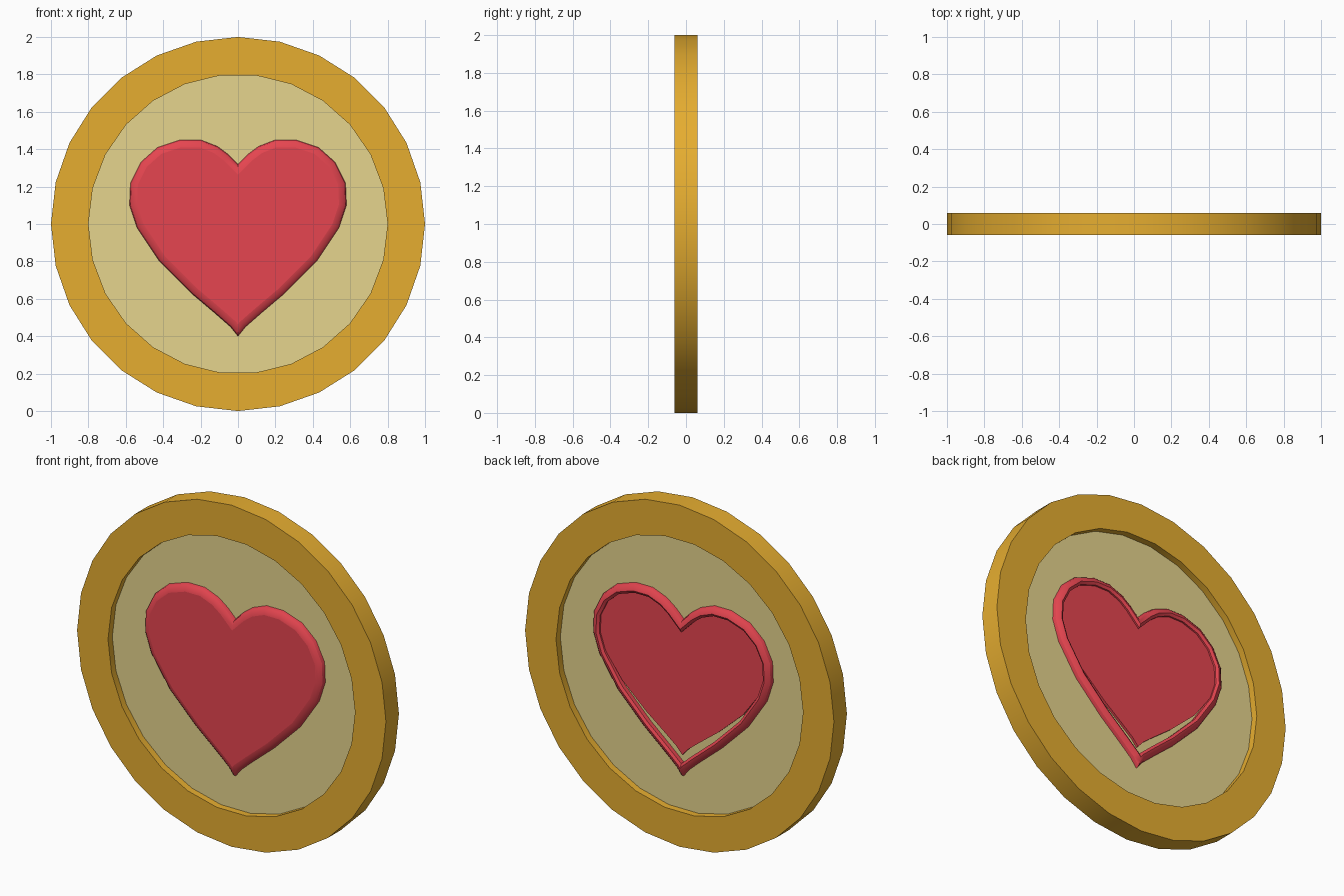
import bpy, bmesh, math
from mathutils import Vector

if "Cube" in bpy.data.objects:
    bpy.data.objects.remove(bpy.data.objects["Cube"])


def material(name, color):
    m = bpy.data.materials.new(name)
    m.diffuse_color = (*color, 1)
    m.use_nodes = True
    m.node_tree.nodes["Principled BSDF"].inputs["Base Color"].default_value = m.diffuse_color
    return m


GOLD = material("gold", (0.79, 0.42, 0.03))
CREAM = material("cream", (0.79, 0.66, 0.27))
RED = material("red", (0.79, 0.06, 0.08))


def loft(name, loops, mat, closed=False, caps=True):
    """Skin successive loops of (x, y, z) points; close end to start or cap."""
    bm = bmesh.new()
    rows = [[bm.verts.new(p) for p in loop] for loop in loops]
    n = len(rows[0])
    pairs = list(zip(rows, rows[1:])) + ([(rows[-1], rows[0])] if closed else [])
    for a, b in pairs:
        for i in range(n):
            j = (i + 1) % n
            bm.faces.new((a[i], a[j], b[j], b[i]))
    if caps and not closed:
        bm.faces.new(rows[0])
        bm.faces.new(rows[-1])
    bmesh.ops.recalc_face_normals(bm, faces=bm.faces)
    me = bpy.data.meshes.new(name)
    bm.to_mesh(me)
    bm.free()
    me.materials.append(mat)
    ob = bpy.data.objects.new(name, me)
    bpy.context.collection.objects.link(ob)
    bpy.ops.object.select_all(action='DESELECT')
    ob.select_set(True)
    bpy.context.view_layer.objects.active = ob
    bpy.ops.object.shade_smooth_by_angle(angle=math.radians(30))
    return ob


def circle(r, n, y):
    return [(r * math.cos(2 * math.pi * i / n), y, 1 + r * math.sin(2 * math.pi * i / n))
            for i in range(n)]


# Coin rim: 28-sided disc with a 26-sided opening, and the sunken panel
rim = loft("coin_rim", [circle(1, 28, -0.06), circle(1, 28, 0.06)], GOLD)
cutter = loft("rim_cutter", [circle(0.8, 26, -0.2), circle(0.8, 26, 0.2)], GOLD)
cut = rim.modifiers.new("opening", 'BOOLEAN')
cut.operation = 'DIFFERENCE'
cut.object = cutter
cut.solver = 'EXACT'
cutter.hide_render = True
cutter.hide_set(True)
loft("coin_panel", [circle(0.8, 26, -0.02), circle(0.8, 26, 0.02)], CREAM)

# Heart outline: right half, mirrored to the left
half = [(0, 1.32), (0.05, 1.37), (0.11, 1.415), (0.2, 1.45), (0.31, 1.45), (0.43, 1.41),
        (0.52, 1.33), (0.575, 1.22), (0.58, 1.1), (0.54, 0.98), (0.42, 0.8), (0.25, 0.63),
        (0.12, 0.52), (0.04, 0.45), (0, 0.4)]
heart = [Vector(p) for p in half + [(-x, z) for x, z in half[-2:0:-1]]]


def inset(d, y):
    """Heart outline moved inwards by d with mitred corners."""
    out = []
    for i, p in enumerate(heart):
        e1 = (p - heart[i - 1]).normalized()
        e2 = (heart[(i + 1) % len(heart)] - p).normalized()
        n1, n2 = Vector((e1.y, -e1.x)), Vector((e2.y, -e2.x))
        q = p + (n1 + n2) * (d / (1 + n1.dot(n2)))
        out.append((q.x, y, q.y))
    return out


# Heart: closed rounded front, hollow back with a raised lip
loft("heart", [inset(0.04, -0.055), inset(0.02, -0.05), inset(0.006, -0.038), inset(0, -0.02),
               inset(0, 0.02), inset(0.006, 0.038), inset(0.02, 0.05), inset(0.035, 0.055),
               inset(0.05, 0.045), inset(0.05, 0.0)], RED, caps=False)
loft("heart_front_plate", [inset(0.04, -0.055), inset(0.04, -0.03)], RED)


# Smaller heart plate set inside the back lip, leaving a gap low down
def small(y):
    return [(p.x * 0.93, y, 1.41 + (p.y - 1.45) * 0.84) for p in heart]


loft("heart_back_plate", [small(0.0), small(0.035)], RED)
